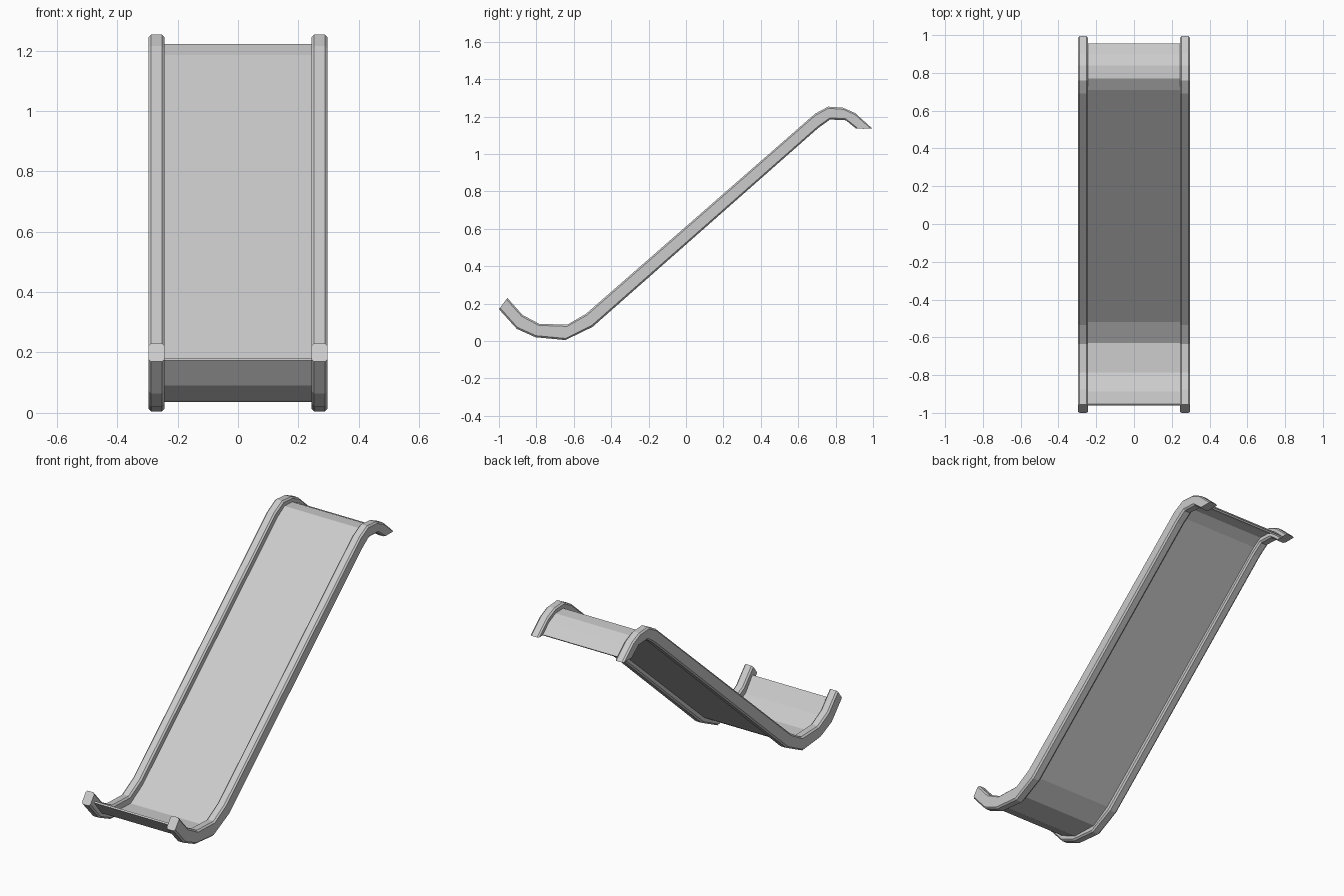
import bpy, bmesh
from mathutils import Vector

if "Cube" in bpy.data.objects:
    bpy.data.objects.remove(bpy.data.objects["Cube"])

# Side profile stations (y, z): top edge and bottom edge of the rail
UPPER = [(-0.955, 0.23), (-0.875, 0.14), (-0.785, 0.092), (-0.635, 0.087), (-0.535, 0.145),
         (0.69, 1.215), (0.76, 1.253), (0.84, 1.247), (0.905, 1.218), (0.995, 1.137)]
LOWER = [(-1.0, 0.17), (-0.905, 0.065), (-0.805, 0.02), (-0.645, 0.005), (-0.50, 0.075),
         (0.705, 1.137), (0.77, 1.184), (0.855, 1.18), (0.905, 1.139), (0.908, 1.137)]
# Top surface of the sliding bed
BED = [(-0.952, 0.18), (-0.888, 0.098), (-0.785, 0.05), (-0.63, 0.045), (-0.52, 0.11),
       (0.71, 1.185), (0.77, 1.222), (0.84, 1.219), (0.90, 1.19), (0.955, 1.14)]
INNER, OUTER = 0.243, 0.297


def loft(name, rings):
    """Skin a closed solid through a list of closed sections."""
    bm = bmesh.new()
    loops = [[bm.verts.new(p) for p in ring] for ring in rings]
    n = len(loops[0])
    for a, b in zip(loops, loops[1:]):
        for i in range(n):
            j = (i + 1) % n
            bm.faces.new((a[i], a[j], b[j], b[i]))
    bm.faces.new(loops[0])
    bm.faces.new(loops[-1])
    bmesh.ops.recalc_face_normals(bm, faces=bm.faces)
    mesh = bpy.data.meshes.new(name)
    bm.to_mesh(mesh)
    bm.free()
    obj = bpy.data.objects.new(name, mesh)
    bpy.context.collection.objects.link(obj)
    return obj


def rail_section(side, up, low, c=0.009):
    """Rectangle with chamfered corners between the top and bottom edges."""
    u, l = Vector((0, *up)), Vector((0, *low))
    d = (u - l).normalized() * c
    flat = [(INNER + c, u), (OUTER - c, u), (OUTER, u - d), (OUTER, l + d),
            (OUTER - c, l), (INNER + c, l), (INNER, l + d), (INNER, u - d)]
    return [(side * x, p.y, p.z) for x, p in flat]


# Side rails
for side, label in ((-1, "left"), (1, "right")):
    loft(label + "_side_rail", [rail_section(side, u, l) for u, l in zip(UPPER, LOWER)])

# Thin sliding bed between the rails
rings = []
for i, (y, z) in enumerate(BED):
    a, b = Vector(BED[max(i - 1, 0)]), Vector(BED[min(i + 1, len(BED) - 1)])
    t = (b - a).normalized() * 0.010
    w = INNER + 0.004
    rings.append([(-w, y, z), (w, y, z), (w, y + t.y, z - t.x), (-w, y + t.y, z - t.x)])
loft("slide_bed", rings)
